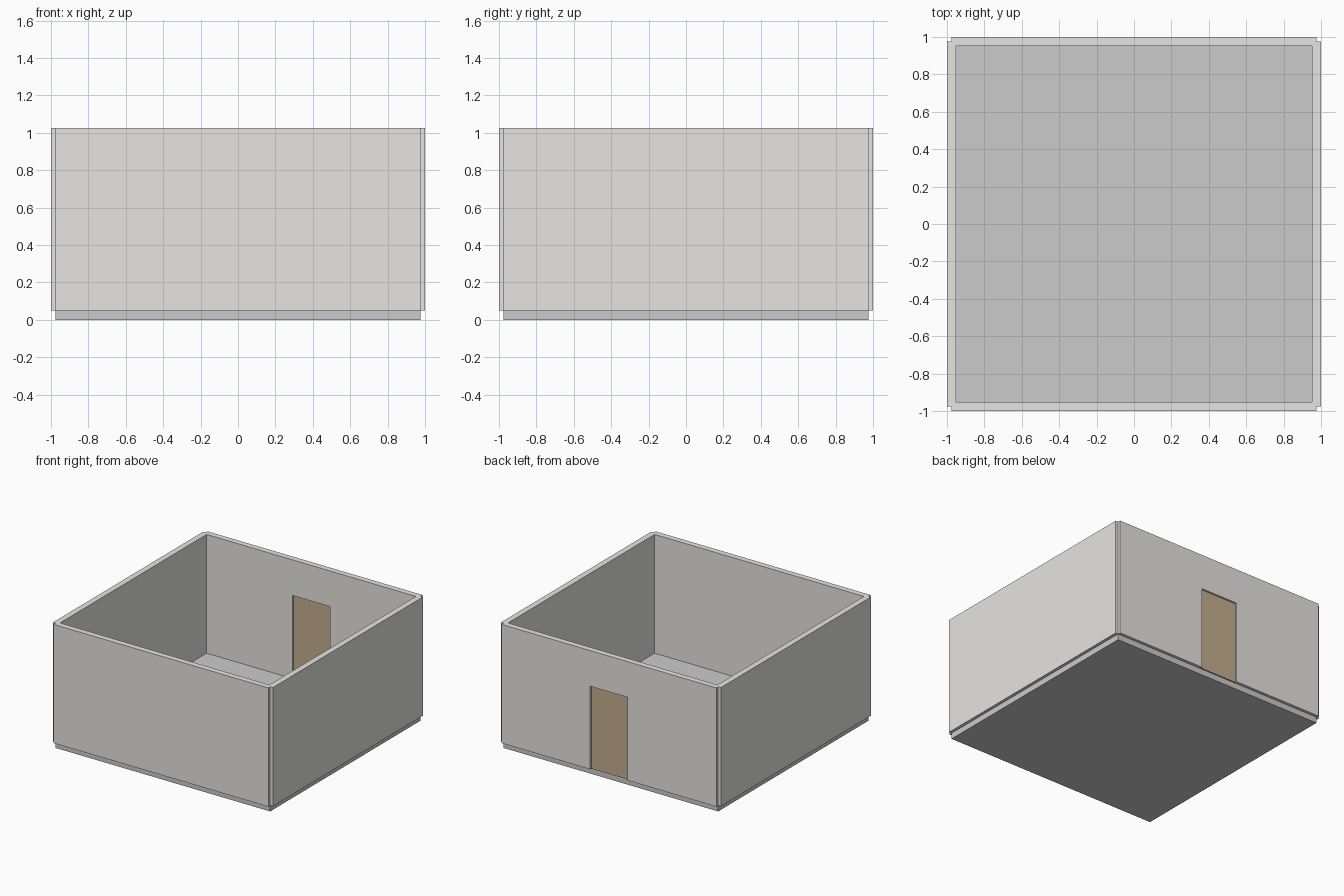
import bpy, bmesh

if "Cube" in bpy.data.objects:
    bpy.data.objects.remove(bpy.data.objects["Cube"])

A = 0.9756      # wall centre line / floor half size
T = 0.0244      # half wall thickness
FLOOR = 0.0488  # floor slab height
TOP = 1.0244
DOOR_W, DOOR_H = 0.341, 0.683


def material(name, color):
    m = bpy.data.materials.new(name)
    m.diffuse_color = (*color, 1)
    m.use_nodes = True
    m.node_tree.nodes["Principled BSDF"].inputs["Base Color"].default_value = m.diffuse_color
    return m


def prism(name, outline, z0, z1, mat=None):
    """Extrude a plan outline from z0 up to z1."""
    bm = bmesh.new()
    face = bm.faces.new([bm.verts.new((x, y, z0)) for x, y in outline])
    ext = bmesh.ops.extrude_face_region(bm, geom=[face])
    for v in ext["geom"]:
        if isinstance(v, bmesh.types.BMVert):
            v.co.z = z1
    bmesh.ops.recalc_face_normals(bm, faces=bm.faces)
    me = bpy.data.meshes.new(name)
    bm.to_mesh(me)
    bm.free()
    ob = bpy.data.objects.new(name, me)
    bpy.context.collection.objects.link(ob)
    if mat:
        me.materials.append(mat)
    return ob


def rect(x0, x1, y0, y1):
    return [(x0, y0), (x1, y0), (x1, y1), (x0, y1)]


def cut(ob, cutter):
    mod = ob.modifiers.new("cut", 'BOOLEAN')
    mod.operation = 'DIFFERENCE'
    mod.solver = 'EXACT'
    mod.object = cutter
    cutter.hide_render = True
    bpy.context.view_layer.objects.active = ob
    bpy.ops.object.modifier_apply(modifier=mod.name)
    bpy.data.objects.remove(cutter)


wall_mat = material("wall_plaster", (0.79, 0.78, 0.75))
floor_mat = material("floor_concrete", (0.69, 0.69, 0.70))
door_mat = material("door_wood", (0.55, 0.42, 0.27))

# Floor slab
prism("floor", rect(-A, A, -A, A), 0, FLOOR, floor_mat)

# Walls: square plan with a small notch at each corner, hollowed out
plan, o = [], A + T
corner = [(o, -A), (o, A), (A, A)]
for _ in range(4):
    plan += corner
    corner = [(-y, x) for x, y in corner]
walls = prism("walls", plan, FLOOR, TOP, wall_mat)
i = A - T
cut(walls, prism("room_cutter", rect(-i, i, -i, i), -0.2, TOP + 0.2))

# Doorway through the back wall
w = DOOR_W / 2
cut(walls, prism("door_cutter", rect(-w, w, 0.8, 1.2), -0.1, FLOOR + DOOR_H))

# Door panel set inside the opening
d = 0.0098
prism("door", rect(-w, w, A - d, A + d), FLOOR, FLOOR + DOOR_H, door_mat)
